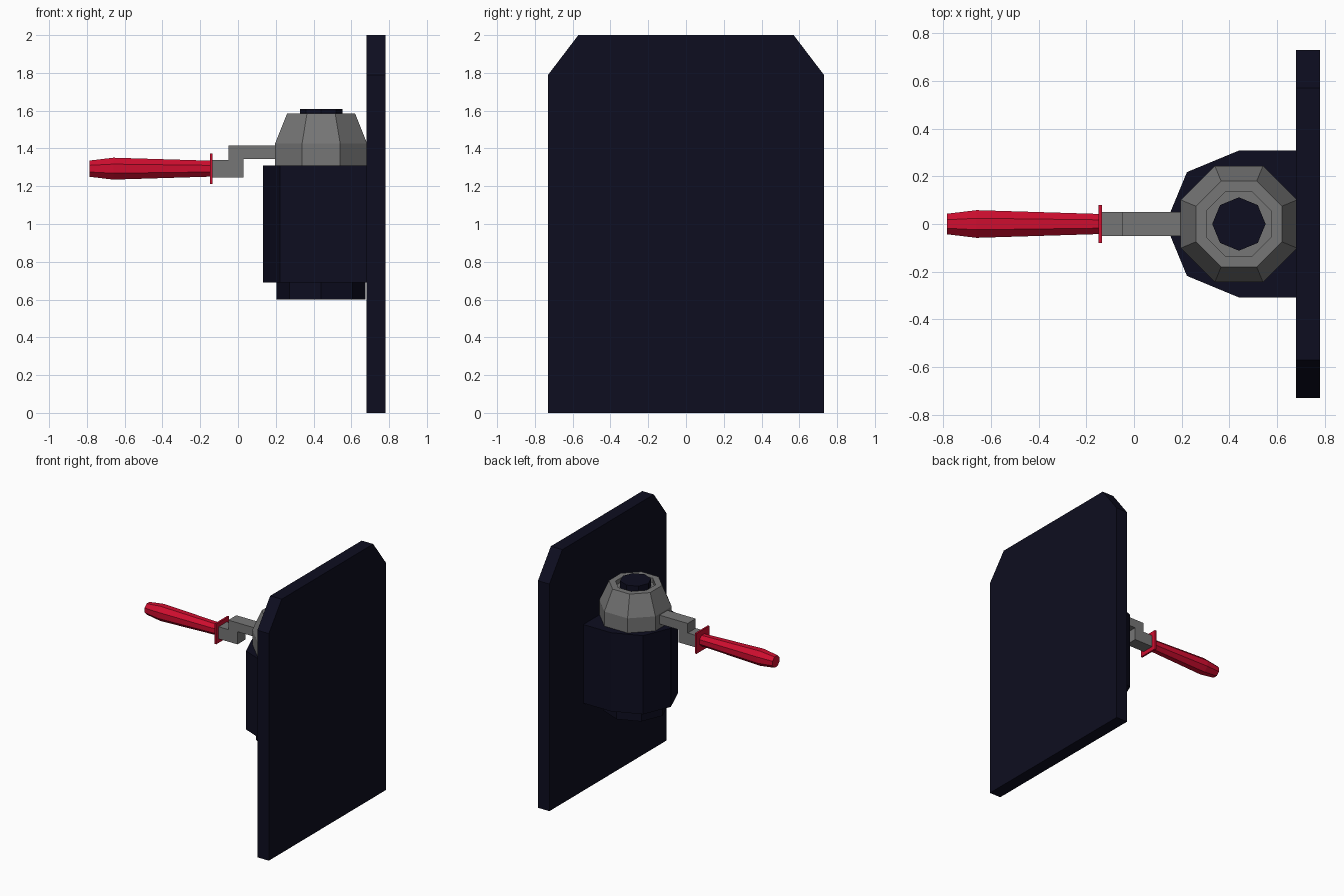
import bpy, bmesh
from math import cos, sin, pi
from mathutils import Vector

cube = bpy.data.objects.get("Cube")
if cube:
    bpy.data.objects.remove(cube, do_unlink=True)


def material(name, rgb):
    m = bpy.data.materials.new(name)
    m.use_nodes = True
    m.diffuse_color = (*rgb, 1)
    m.node_tree.nodes["Principled BSDF"].inputs["Base Color"].default_value = (*rgb, 1)
    return m


navy = material("dark navy", (0.004, 0.004, 0.014))
grey = material("metal grey", (0.18, 0.18, 0.18))
red = material("handle red", (0.62, 0.004, 0.028))


def finish(bm, name, mat):
    bmesh.ops.recalc_face_normals(bm, faces=bm.faces)
    mesh = bpy.data.meshes.new(name)
    bm.to_mesh(mesh)
    bm.free()
    mesh.materials.append(mat)
    obj = bpy.data.objects.new(name, mesh)
    bpy.context.collection.objects.link(obj)
    return obj


def prism(name, mat, points, place, depth):
    """Extrude a flat outline; place() turns 2D points into 3D ones."""
    bm = bmesh.new()
    face = bm.faces.new([bm.verts.new(place(a, b)) for a, b in points])
    moved = bmesh.ops.extrude_face_region(bm, geom=[face])["geom"]
    bmesh.ops.translate(bm, vec=Vector(depth),
                        verts=[v for v in moved if isinstance(v, bmesh.types.BMVert)])
    return finish(bm, name, mat)


def lathe(name, mat, profile, place, turn):
    """Eight-sided rings of (radius, height), capped at both ends."""
    bm = bmesh.new()
    angles = [(k + turn) * pi / 4 for k in range(8)]
    rings = [[bm.verts.new(place(r * cos(a), r * sin(a), h)) for a in angles]
             for r, h in profile]
    for low, high in zip(rings, rings[1:]):
        for k in range(8):
            n = (k + 1) % 8
            bm.faces.new((low[k], low[n], high[n], high[k]))
    bm.faces.new(rings[0])
    bm.faces.new(rings[-1])
    return finish(bm, name, mat)


AXIS = 0.44          # x of the upright axis
GRIP_Z = 1.293       # height of the handle axis
FLAT = 1 / cos(pi / 8)  # flat distance to corner radius


def upright(a, b, h):
    return (AXIS + a, b, h)


def sideways(a, b, h):
    return (h, a, GRIP_Z + b)


# Back plate with clipped upper corners
half = [(0.73, 0), (0.73, 1.79), (0.57, 2)]
prism("back_plate", navy, half + [(-y, z) for y, z in reversed(half)],
      lambda y, z: (0.68, y, z), (0.1, 0, 0))

# Housing: half octagon carried straight into the plate
R = 0.308
arc = [(AXIS + R * cos(k * pi / 4), R * sin(k * pi / 4)) for k in range(2, 7)]
prism("housing", navy, [(0.68, R)] + arc + [(0.68, -R)],
      lambda x, y: (x, y, 0.69), (0, 0, 0.62))

# Lower collar and top button
lathe("lower_collar", navy, [(0.235, 0.6), (0.235, 0.7)], upright, 0)
lathe("top_button", navy, [(0.112, 1.5), (0.112, 1.61)], upright, 0)

# Turning cap with a recessed top
cap = [(0.244, 1.31), (0.244, 1.425), (0.18, 1.585), (0.135, 1.585), (0.135, 1.55)]
lathe("turning_cap", grey, [(r * FLAT, z) for r, z in cap], upright, 0.5)

# Stepped crank arm
arm = [(-0.14, 1.245), (0.03, 1.245), (0.03, 1.345), (0.3, 1.345),
       (0.3, 1.415), (-0.05, 1.415), (-0.05, 1.34), (-0.14, 1.34)]
prism("crank_arm", grey, arm, lambda x, z: (x, -0.05, z), (0, 0.1, 0))

# Square guard and tapered grip
G = 0.08
prism("handle_guard", red, [(-G, -G), (G, -G), (G, G), (-G, G)],
      lambda y, z: (-0.148, y, GRIP_Z + z), (0.014, 0, 0))
grip = [(0.042, -0.14), (0.058, -0.66), (0.043, -0.785)]
lathe("handle_grip", red, [(r * FLAT, x) for r, x in grip], sideways, 0.5)
